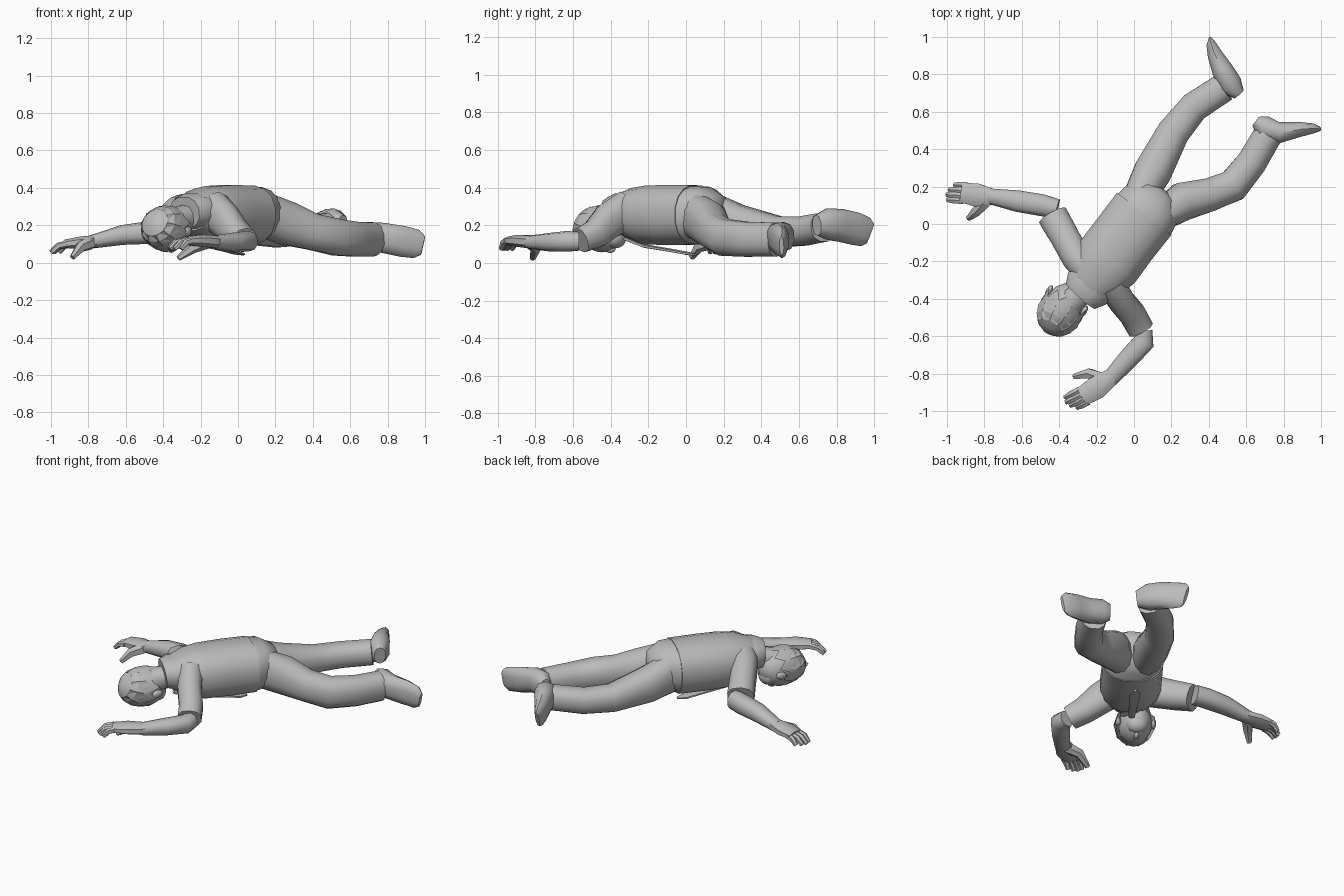
import bpy, bmesh, math
from mathutils import Vector, Matrix

if "Cube" in bpy.data.objects:
    bpy.data.objects.remove(bpy.data.objects["Cube"])

grey = bpy.data.materials.new("plain grey")
grey.use_nodes = True
grey.diffuse_color = (0.5, 0.5, 0.5, 1)
grey.node_tree.nodes["Principled BSDF"].inputs["Base Color"].default_value = (0.5, 0.5, 0.5, 1)
UP = Vector((0, 0, 1))


def finish(name, bm, angle=45):
    bmesh.ops.recalc_face_normals(bm, faces=bm.faces)
    mesh = bpy.data.meshes.new(name)
    bm.to_mesh(mesh)
    bm.free()
    mesh.materials.append(grey)
    obj = bpy.data.objects.new(name, mesh)
    bpy.context.collection.objects.link(obj)
    bpy.ops.object.select_all(action="DESELECT")
    obj.select_set(True)
    bpy.context.view_layer.objects.active = obj
    bpy.ops.object.shade_smooth_by_angle(angle=math.radians(angle))


def loft(name, rings, sides=12, square=0.85):
    """Skin rounded sections (x, y, z, half width, half height) along a path."""
    bm = bmesh.new()
    centres = [Vector(r[:3]) for r in rings]
    loops = []
    for i, ring in enumerate(rings):
        along = centres[min(i + 1, len(rings) - 1)] - centres[max(i - 1, 0)]
        side = along.cross(UP).normalized()
        top = side.cross(along).normalized()
        loop = []
        for k in range(sides):
            a = math.tau * (k + 0.5) / sides
            u, v = (math.copysign(abs(f) ** square, f) for f in (math.cos(a), math.sin(a)))
            loop.append(bm.verts.new(centres[i] + side * u * ring[3] + top * v * ring[4]))
        loops.append(loop)
    for a, b in zip(loops, loops[1:]):
        for k in range(sides):
            n = (k + 1) % sides
            bm.faces.new((a[k], a[n], b[n], b[k]))
    bm.faces.new(loops[0])
    bm.faces.new(loops[-1])
    finish(name, bm)


# Shirt and collar
loft("shirt", [(.055, .055, .255, .187, .16), (-.05, -.08, .255, .185, .163),
               (-.14, -.2, .255, .187, .158), (-.2, -.28, .265, .165, .135),
               (-.25, -.345, .27, .12, .1)], 16)
loft("collar", [(-.215, -.3, .28, .14, .09), (-.25, -.345, .275, .135, .098),
                (-.285, -.385, .268, .105, .085)], 12)
loft("neck", [(-.25, -.34, .25, .07, .07), (-.36, -.44, .22, .07, .07)], 10)

# Tie hanging under the chest
loft("tie", [(-.25, -.32, .13, .02, .012), (-.17, -.22, .09, .025, .01),
             (-.06, -.07, .065, .032, .009), (0, .01, .05, .036, .009),
             (.03, .05, .045, .01, .006)], 6)

# Sleeves
loft("right_sleeve", [(-.22, -.27, .28, .09, .1), (-.31, -.18, .265, .08, .1),
                      (-.375, -.06, .21, .082, .09), (-.432, .04, .17, .085, .08)], 10)
loft("left_sleeve", [(-.13, -.31, .28, .08, .11), (-.07, -.41, .225, .075, .1),
                     (-.01, -.48, .155, .075, .08), (.035, -.56, .12, .074, .068)], 10)

# Trousers
loft("hips", [(.045, .04, .255, .184, .157), (.09, .1, .262, .172, .145),
              (.125, .15, .25, .12, .115), (.14, .175, .24, .05, .06)], 16)
loft("right_trouser_leg", [(.02, .13, .25, .085, .125), (.1, .28, .2, .105, .11),
                           (.21, .49, .165, .09, .085), (.32, .625, .17, .083, .08),
                           (.48, .73, .19, .08, .078)], 12)
loft("left_trouser_leg", [(.155, .05, .25, .085, .12), (.26, .12, .21, .105, .12),
                          (.4, .155, .165, .092, .1), (.53, .205, .135, .09, .1),
                          (.63, .33, .125, .083, .095), (.715, .475, .125, .08, .093)], 12)

# Shoes lying on their sides
loft("left_shoe", [(.65, .55, .14, .03, .055), (.69, .52, .14, .065, .078),
                   (.77, .487, .134, .06, .08), (.88, .505, .114, .042, .083),
                   (.955, .511, .1, .028, .077), (.99, .508, .092, .012, .05)], 10)
loft("right_shoe", [(.56, .695, .2, .035, .055), (.515, .745, .207, .068, .083),
                    (.475, .82, .2, .06, .088), (.435, .9, .182, .042, .088),
                    (.415, .955, .165, .027, .08), (.41, .98, .155, .012, .055)], 10)

# Forearms and palms
loft("right_forearm", [(-.41, .08, .165, .055, .06), (-.49, .1, .16, .061, .06),
                       (-.62, .122, .148, .06, .053), (-.78, .15, .112, .042, .036)], 10)
loft("left_forearm", [(.05, -.57, .115, .05, .05), (.053, -.63, .115, .06, .055),
                      (-.03, -.72, .11, .057, .05), (-.13, -.83, .11, .046, .036)], 10)
loft("right_palm", [(-.75, .145, .115, .044, .036), (-.84, .155, .108, .066, .034),
                    (-.925, .168, .1, .056, .024)], 8)
loft("left_palm", [(-.11, -.81, .11, .046, .036), (-.2, -.875, .118, .066, .034),
                   (-.28, -.925, .118, .055, .024)], 8)


def fingers(name, knuckles, direction, spread, thumb):
    """Four bent fingers fanned across the knuckles, plus a thumb."""
    base, along, across = Vector(knuckles), Vector(direction), Vector(spread)
    for k, reach in enumerate((0.95, 1.08, 1.0, 0.75)):
        root = base + across * (k - 1.5)
        mid = root + along * reach * 0.55 - UP * .01
        tip = root + along * reach - UP * 0.045
        loft(f"{name}_finger_{k + 1}", [(*root, .02, .019), (*mid, .02, .018),
                                        (*tip, .013, .013)], 6)
    loft(name + "_thumb", [(*p, r, r) for p, r in zip(thumb, (.036, .03, .015))], 6)


fingers("right", (-.905, .165, .1), (-.085, .005, 0), (.007, .027, 0),
        [(-.79, .125, .105), (-.84, .07, .085), (-.885, .03, .028)])
fingers("left", (-.27, -.92, .118), (-.078, -.04, 0), (.016, -.021, 0),
        [(-.165, -.83, .11), (-.24, -.8, .08), (-.32, -.815, .024)])

# Head, turned down with the crown pointing away from the body
CROWN = Vector((-.5, -.85, -.2)).normalized()
SIDE = CROWN.cross(UP).normalized()
BACK = SIDE.cross(CROWN)
HEAD = Vector((-.38, -.445, .18))
FRAME = Matrix((SIDE, CROWN, BACK)).transposed()


def ball(name, centre, size):
    bm = bmesh.new()
    bmesh.ops.create_uvsphere(bm, u_segments=12, v_segments=8, radius=1)
    for v in bm.verts:
        v.co = HEAD + FRAME @ (Vector(centre) + Vector(a * b for a, b in zip(v.co, size)))
    finish(name, bm)


def hair_cap(name, size, tilt, rim, jag):
    """Part of a ball around a tilted pole, with a rim of pointed locks."""
    bm = bmesh.new()
    bmesh.ops.create_uvsphere(bm, u_segments=20, v_segments=10, radius=1)
    low = [v for v in bm.verts if v.co.z < rim]
    bmesh.ops.delete(bm, geom=low, context="VERTS")
    edge = sorted((v for v in bm.verts if v.is_boundary), key=lambda v: math.atan2(v.co.y, v.co.x))
    for v in edge[::2]:
        v.co.z -= jag
    turn = Matrix.Rotation(math.radians(-tilt), 3, "X")
    for v in bm.verts:
        v.co = HEAD + FRAME @ (Vector((0, .014, .008)) + Vector(a * b for a, b in zip(turn @ v.co, size)))
    finish(name, bm, 25)


ball("face", (0, -.005, -.012), (.104, .135, .112))
ball("jaw", (0, -.07, -.06), (.07, .055, .058))
ball("nose", (0, -.03, -.115), (.016, .03, .02))
for label, s in (("left", 1), ("right", -1)):
    ball(label + "_ear", (s * .108, -.035, -.02), (.016, .035, .025))
hair_cap("hair_under_layer", (.121, .143, .122), 65, -.2, .4)
hair_cap("hair_middle_layer", (.127, .148, .122), 60, .2, .4)
hair_cap("hair_top_layer", (.132, .15, .125), 60, .5, .3)
